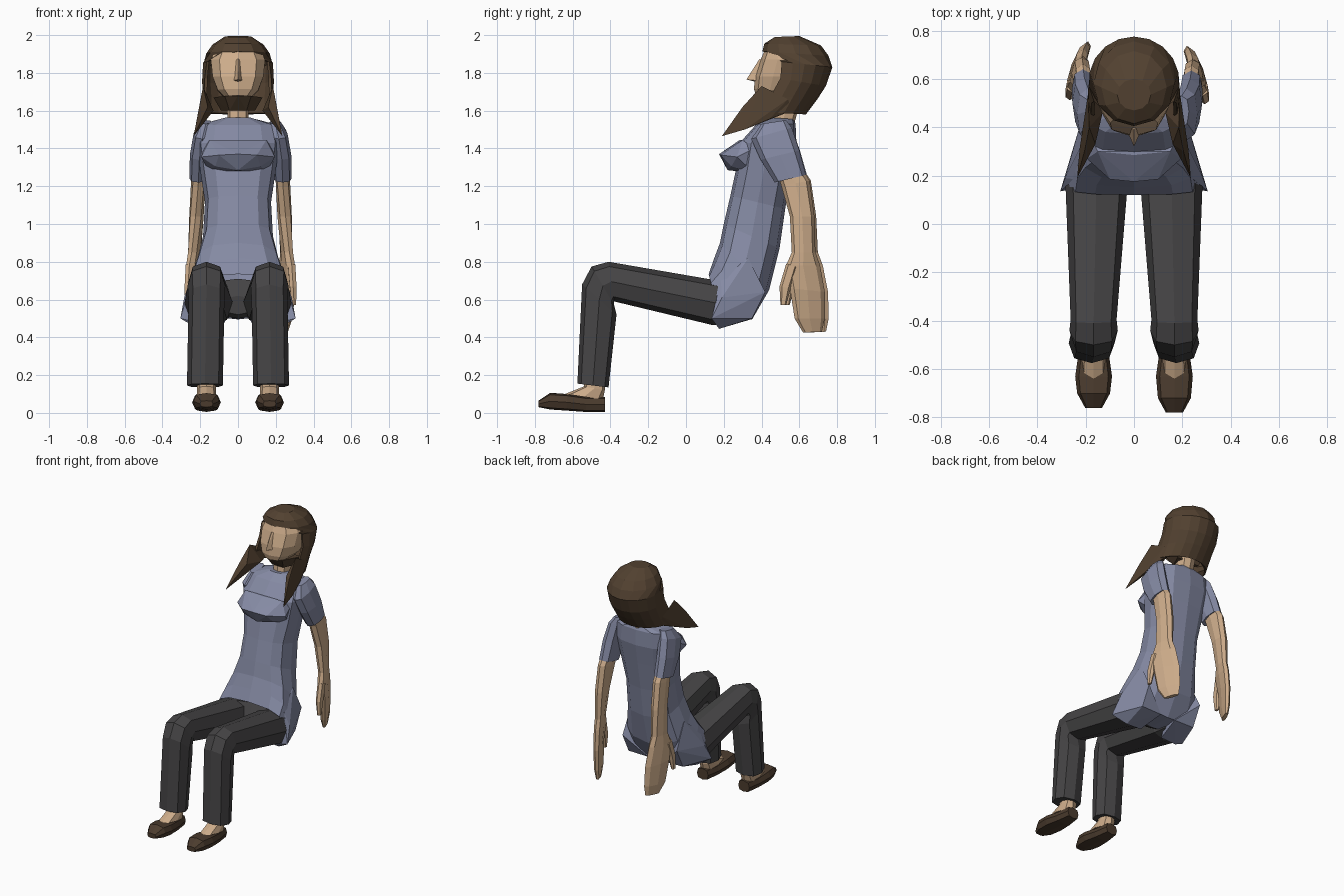
import bpy, bmesh
from math import sin, cos, pi, radians
from mathutils import Vector


def material(name, rgb):
    m = bpy.data.materials.new(name)
    m.diffuse_color = (*rgb, 1)
    return m


SKIN = material("skin", (0.62, 0.42, 0.26))
SHIRT = material("shirt_cloth", (0.235, 0.255, 0.37))
PANTS = material("trouser_cloth", (0.06, 0.058, 0.06))
HAIR = material("hair_brown", (0.085, 0.053, 0.03))
SHOE = material("shoe_leather", (0.07, 0.044, 0.027))


def finish(name, bm, mat):
    bmesh.ops.recalc_face_normals(bm, faces=bm.faces)
    me = bpy.data.meshes.new(name)
    bm.to_mesh(me)
    bm.free()
    me.materials.append(mat)
    ob = bpy.data.objects.new(name, me)
    bpy.context.collection.objects.link(ob)
    return ob


def loft(name, rings, mat, n=8, power=0.8, caps=(True, True)):
    """Each ring: front (y, z), back (y, z), half width, centre x, skew of the front in x."""
    bm = bmesh.new()
    loops = []
    for f, b, hw, *rest in rings:
        cx = rest[0] if rest else 0
        skew = rest[1] if len(rest) > 1 else 0
        F, B = Vector((cx + skew, *f)), Vector((cx - skew, *b))
        c, d = (F + B) / 2, (F - B) / 2
        loop = []
        for i in range(n):
            a = 2 * pi * i / n
            u, v = cos(a), sin(a)
            u = abs(u) ** power * (1 if u > 0 else -1)
            v = abs(v) ** power * (1 if v > 0 else -1)
            loop.append(bm.verts.new(c + d * u + Vector((hw * v, 0, 0))))
        loops.append(loop)
    for p, q in zip(loops, loops[1:]):
        for i in range(n):
            j = (i + 1) % n
            bm.faces.new((p[i], p[j], q[j], q[i]))
    if caps[0]:
        bm.faces.new(loops[0])
    if caps[1]:
        bm.faces.new(loops[-1])
    return finish(name, bm, mat)


def hull(name, pts, mat, mirror=False):
    bm = bmesh.new()
    for x, y, z in pts:
        bm.verts.new((x, y, z))
        if mirror and x:
            bm.verts.new((-x, y, z))
    r = bmesh.ops.convex_hull(bm, input=bm.verts)
    bmesh.ops.delete(bm, geom=list({v for v in r["geom_interior"]}), context="VERTS")
    return finish(name, bm, mat)


# Shirt body, hem wrapping under the seat
loft("shirt", [
    ((0.12, 0.735), (0.18, 0.50), 0.27),
    ((0.15, 0.82), (0.35, 0.495), 0.26),
    ((0.18, 0.90), (0.44, 0.65), 0.225),
    ((0.20, 1.00), (0.495, 0.87), 0.185),
    ((0.235, 1.15), (0.525, 1.08), 0.175),
    ((0.265, 1.29), (0.56, 1.28), 0.20),
    ((0.285, 1.43), (0.585, 1.42), 0.22),
    ((0.37, 1.525), (0.58, 1.53), 0.20),
    ((0.43, 1.565), (0.57, 1.555), 0.075)], SHIRT, n=12, power=0.75, caps=(False, True))

# Bust
hull("bust", [(0, 0.175, 1.37), (0.10, 0.185, 1.365), (0.195, 0.27, 1.355),
              (0, 0.22, 1.285), (0.12, 0.24, 1.305), (0, 0.285, 1.445),
              (0.15, 0.30, 1.445), (0.18, 0.36, 1.40), (0, 0.36, 1.27),
              (0.15, 0.36, 1.27)], SHIRT, True)

# Pelvis of the trousers
loft("pelvis", [
    ((0.27, 0.69), (0.27, 0.50), 0.22),
    ((0.17, 0.71), (0.17, 0.50), 0.20),
    ((0.12, 0.62), (0.13, 0.52), 0.06)], PANTS, n=10)

for s, side in ((-1, "left"), (1, "right")):
    # Flared shirt side, covering the hip and the underside of the thigh
    hull(side + "_shirt_hip", [(s * x, y, z) for x, y, z in [
        (0.305, 0.135, 0.50), (0.285, 0.19, 0.61), (0.245, 0.185, 0.70), (0.21, 0.175, 0.445),
        (0.09, 0.175, 0.45), (0.06, 0.35, 0.497), (0.22, 0.35, 0.50), (0.22, 0.42, 0.64),
        (0.215, 0.33, 0.82), (0.20, 0.24, 0.78), (0.08, 0.24, 0.60)]], SHIRT)

    # Trouser leg
    x = 0.167 * s
    loft(side + "_trouser_leg", [
        ((0.25, 0.69), (0.23, 0.47), 0.10, 0.15 * s),
        ((0.17, 0.70), (0.14, 0.465), 0.128, 0.155 * s),
        ((-0.41, 0.80), (-0.38, 0.59), 0.095, x),
        ((-0.50, 0.775), (-0.38, 0.57), 0.10, x),
        ((-0.55, 0.68), (-0.368, 0.52), 0.095, x),
        ((-0.575, 0.155), (-0.41, 0.135), 0.095, x + 0.008 * s)], PANTS)

    # Ankle and instep
    loft(side + "_foot", [
        ((-0.54, 0.24), (-0.43, 0.24), 0.045, x),
        ((-0.54, 0.14), (-0.43, 0.12), 0.05, x),
        ((-0.64, 0.10), (-0.44, 0.07), 0.052, x)], SKIN)

    # Shoe
    dy = 0 if s > 0 else 0.02
    loft(side + "_shoe", [
        ((-0.43, 0.085), (-0.43, 0.005), 0.045, x),
        ((-0.53, 0.085), (-0.53, 0.005), 0.062, x),
        ((-0.63, 0.10), (-0.63, 0.012), 0.076, x),
        ((-0.72 + dy, 0.105), (-0.72 + dy, 0.018), 0.068, x),
        ((-0.78 + dy, 0.065), (-0.78 + dy, 0.03), 0.035, x)], SHOE, power=0.65)

    # Arm: the left one hangs slightly further back and closer in
    ax = 0.012 if s > 0 else -0.015

    def arm(rows):
        out = []
        for f, b, hw, cx, skew in rows:
            dy = 0 if s > 0 else 0.02 * (1.5 - (f[1] + b[1]) / 2)
            out.append(((f[0] + dy, f[1]), (b[0] + dy, b[1]), hw, s * (cx + ax), s * skew))
        return out

    loft(side + "_sleeve", arm([
        ((0.40, 1.53), (0.53, 1.55), 0.03, 0.185, 0),
        ((0.345, 1.45), (0.56, 1.51), 0.045, 0.205, 0),
        ((0.395, 1.34), (0.60, 1.39), 0.05, 0.22, 0),
        ((0.47, 1.22), (0.635, 1.26), 0.047, 0.225, 0)]), SHIRT)
    loft(side + "_forearm", arm([
        ((0.48, 1.28), (0.61, 1.30), 0.036, 0.222, 0),
        ((0.505, 1.20), (0.655, 1.23), 0.038, 0.226, 0),
        ((0.55, 1.04), (0.68, 1.04), 0.038, 0.235, 0.005),
        ((0.56, 0.85), (0.685, 0.85), 0.03, 0.245, 0.015)]), SKIN)
    loft(side + "_hand", arm([
        ((0.56, 0.85), (0.685, 0.85), 0.03, 0.245, 0.015),
        ((0.53, 0.78), (0.71, 0.78), 0.03, 0.248, 0.025),
        ((0.55, 0.66), (0.735, 0.64), 0.028, 0.245, 0.035),
        ((0.575, 0.50), (0.735, 0.50), 0.025, 0.235, 0.03),
        ((0.62, 0.425), (0.72, 0.43), 0.015, 0.225, 0.02)]), SKIN)
    loft(side + "_thumb", arm([
        ((0.53, 0.79), (0.59, 0.77), 0.022, 0.272, 0),
        ((0.495, 0.67), (0.555, 0.66), 0.02, 0.28, 0),
        ((0.50, 0.57), (0.53, 0.57), 0.012, 0.285, 0)]), SKIN, n=6)

    # Long front strand of hair, joined to the curtain behind it
    hull(side + "_hair_strand", [(s * x, y, z) for x, y, z in [
        (0.185, 0.40, 1.73), (0.19, 0.54, 1.66), (0.235, 0.19, 1.465), (0.225, 0.31, 1.50),
        (0.16, 0.33, 1.62), (0.13, 0.46, 1.60), (0.205, 0.30, 1.62), (0.20, 0.44, 1.555),
        (0.16, 0.56, 1.60)]], HAIR)

# Neck, head and nose
loft("neck", [((0.45, 1.52), (0.57, 1.52), 0.055),
              ((0.47, 1.70), (0.62, 1.70), 0.06)], SKIN)
loft("head", [
    ((0.37, 1.68), (0.58, 1.66), 0.075),
    ((0.36, 1.715), (0.64, 1.70), 0.112),
    ((0.365, 1.78), (0.68, 1.78), 0.14),
    ((0.395, 1.87), (0.69, 1.87), 0.15),
    ((0.425, 1.94), (0.65, 1.94), 0.11)], SKIN, n=10)
hull("nose", [(0, 0.32, 1.765), (0.022, 0.37, 1.76), (0, 0.39, 1.875),
              (0.01, 0.40, 1.87), (0, 0.38, 1.75)], SKIN, True)
hull("under_chin", [(0.07, 0.41, 1.678), (0, 0.39, 1.68), (0.13, 0.55, 1.67),
                    (0.045, 0.46, 1.60), (0.09, 0.56, 1.60)], HAIR, True)

# Hair shell: closed over the crown, open around the face
levels = [((0.47, 1.99), (0.60, 1.995), 0.07, 180),
          ((0.415, 1.955), (0.715, 1.945), 0.135, 180),
          ((0.405, 1.915), (0.755, 1.89), 0.168, 180),
          ((0.41, 1.87), (0.775, 1.83), 0.187, 118),
          ((0.39, 1.79), (0.74, 1.73), 0.19, 112),
          ((0.32, 1.69), (0.695, 1.66), 0.188, 108),
          ((0.28, 1.60), (0.635, 1.58), 0.195, 105)]
bm = bmesh.new()
rows = []
for f, b, hw, spread in levels:
    row = []
    for i in range(13):
        a = radians(spread) * (i - 6) / 6
        t = (1 + cos(a)) / 2
        row.append(bm.verts.new((hw * sin(a), f[0] + (b[0] - f[0]) * t, f[1] + (b[1] - f[1]) * t)))
    rows.append(row)
for p, q in zip(rows, rows[1:]):
    for i in range(12):
        bm.faces.new((p[i], p[i + 1], q[i + 1], q[i]))
bm.faces.new(rows[0][:-1])
bmesh.ops.remove_doubles(bm, verts=bm.verts, dist=0.0005)
hair = finish("hair", bm, HAIR)
mod = hair.modifiers.new("thickness", "SOLIDIFY")
mod.thickness = 0.015
mod.offset = -1
